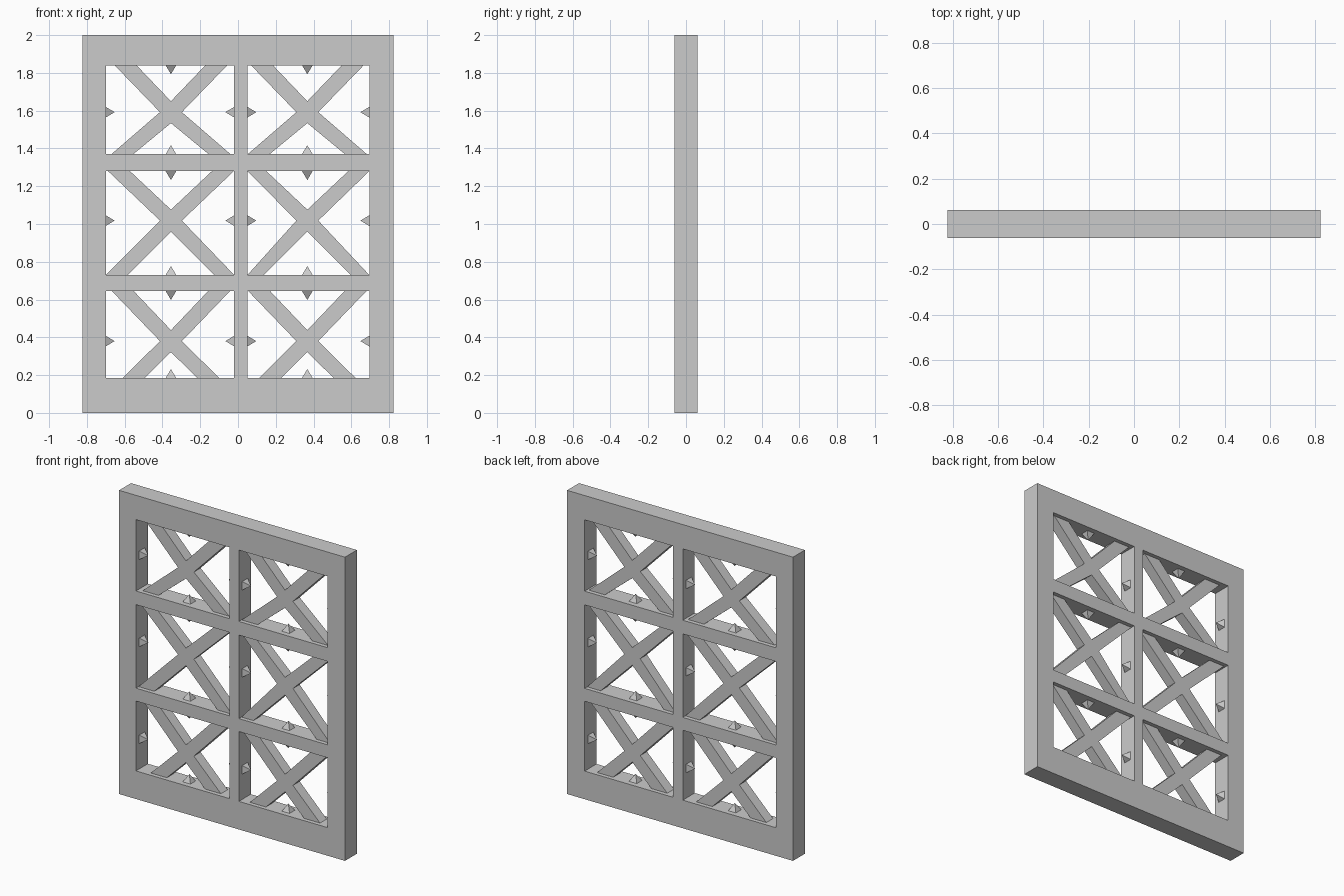
import bpy, bmesh
from mathutils import Matrix, Vector

if "Cube" in bpy.data.objects:
    bpy.data.objects.remove(bpy.data.objects["Cube"])

FRAME_D = 0.124   # frame depth in y
BRACE_D = 0.07    # brace depth in y
COLS = [(-0.70, -0.02), (0.05, 0.695)]
ROWS = [(0.185, 0.645), (0.73, 1.28), (1.37, 1.84)]
CENTRE_X = [-0.355, 0.367]
CENTRE_Z = [0.38, 1.018, 1.592]
# half spread of each cross where it meets the (bottom, top) of its opening
SPREAD = [(0.197, 0.255), (0.288, 0.275), (0.257, 0.24)]


def finish(bm, name):
    bmesh.ops.recalc_face_normals(bm, faces=bm.faces)
    me = bpy.data.meshes.new(name)
    bm.to_mesh(me)
    bm.free()
    ob = bpy.data.objects.new(name, me)
    bpy.context.collection.objects.link(ob)
    return ob


def extrude_y(bm, depth):
    """Turn flat xz faces at y = -depth/2 into a solid."""
    geo = bmesh.ops.extrude_face_region(bm, geom=bm.faces[:], use_keep_orig=True)
    verts = [v for v in geo["geom"] if isinstance(v, bmesh.types.BMVert)]
    bmesh.ops.translate(bm, verts=verts, vec=(0, depth, 0))


# Window frame: grid of cells with the six openings left out
xs = [-0.823, *COLS[0], *COLS[1], 0.823]
zs = [0.0, *ROWS[0], *ROWS[1], *ROWS[2], 2.0]
bm = bmesh.new()
grid = [[bm.verts.new((x, -FRAME_D / 2, z)) for z in zs] for x in xs]
for i in range(len(xs) - 1):
    for j in range(len(zs) - 1):
        if not (i % 2 and j % 2):
            bm.faces.new((grid[i][j], grid[i + 1][j], grid[i + 1][j + 1], grid[i][j + 1]))
extrude_y(bm, FRAME_D)
finish(bm, "window_frame")


# Crossed braces: one X-shaped profile per opening
def cross_brace(cx, cz, col, row, spread):
    h = 0.058
    (lo, hi), (sb, st) = row, spread

    def end(x, z):
        return (min(max(x, col[0]), col[1]), z)
    pts = [(cx, cz + h), end(cx + st - h, hi), end(cx + st + h, hi),
           (cx + h, cz), end(cx + sb + h, lo), end(cx + sb - h, lo),
           (cx, cz - h), end(cx - sb + h, lo), end(cx - sb - h, lo),
           (cx - h, cz), end(cx - st - h, hi), end(cx - st + h, hi)]
    bm = bmesh.new()
    bm.faces.new([bm.verts.new((x, -BRACE_D / 2, z)) for x, z in pts])
    extrude_y(bm, BRACE_D)
    finish(bm, "cross_brace")


# Spikes: small square pyramids on the middle of each opening side
def spike(x, z, direction):
    bm = bmesh.new()
    turn = Vector(direction).to_track_quat("Z", "Y").to_matrix().to_4x4()
    bmesh.ops.create_cone(
        bm, cap_ends=True, segments=4, radius1=0.028 * 2 ** 0.5, radius2=0, depth=0.047,
        matrix=Matrix.Translation((x, 0, z)) @ turn
        @ Matrix.Translation((0, 0, 0.0235)) @ Matrix.Rotation(0.785398, 4, "Z"))
    bmesh.ops.remove_doubles(bm, verts=bm.verts, dist=1e-4)
    finish(bm, "spike")


for col, cx in zip(COLS, CENTRE_X):
    for row, cz, spread in zip(ROWS, CENTRE_Z, SPREAD):
        cross_brace(cx, cz, col, row, spread)
        spike(col[0], cz, (1, 0, 0))
        spike(col[1], cz, (-1, 0, 0))
        spike(cx, row[0], (0, 0, 1))
        spike(cx, row[1], (0, 0, -1))
